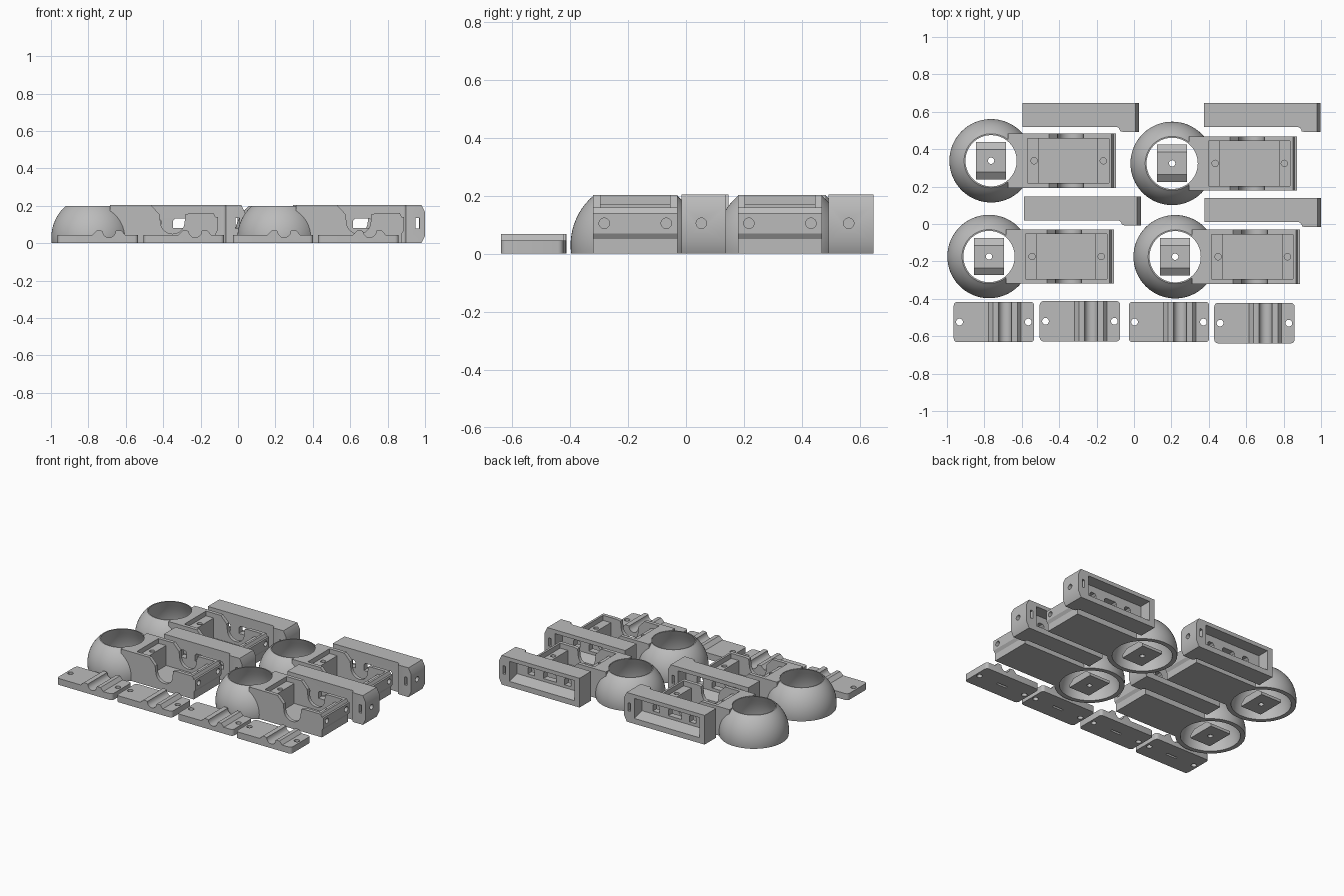
import bpy, bmesh, math
from mathutils import Vector, Matrix

cube = bpy.data.objects.get("Cube")
if cube:
    bpy.data.objects.remove(cube, do_unlink=True)

grey = bpy.data.materials.new("plain grey")
grey.use_nodes = True
tone = (0.5, 0.5, 0.5, 1)
grey.diffuse_color = tone
grey.node_tree.nodes["Principled BSDF"].inputs["Base Color"].default_value = tone


def finish(bm, name):
    bmesh.ops.recalc_face_normals(bm, faces=bm.faces)
    me = bpy.data.meshes.new(name)
    bm.to_mesh(me)
    bm.free()
    me.materials.append(grey)
    ob = bpy.data.objects.new(name, me)
    bpy.context.collection.objects.link(ob)
    return ob


def prism(name, pts, lo, hi, axis):
    """Extrude a 2D outline along y (points are x, z), x (y, z) or z (x, y)."""
    place = {"y": lambda a, b, t: (a, t, b),
             "x": lambda a, b, t: (t, a, b),
             "z": lambda a, b, t: (a, b, t)}[axis]
    bm = bmesh.new()
    ends = [[bm.verts.new(place(a, b, t)) for a, b in pts] for t in (lo, hi)]
    bm.faces.new(ends[0])
    bm.faces.new(ends[1])
    n = len(pts)
    for i in range(n):
        j = (i + 1) % n
        bm.faces.new((ends[0][i], ends[0][j], ends[1][j], ends[1][i]))
    return finish(bm, name)


def box(x0, x1, y0, y1, z0, z1):
    return prism("cutter", [(x0, y0), (x1, y0), (x1, y1), (x0, y1)], z0, z1, "z")


def arc(cx, cy, r, a0, a1, n):
    return [(cx + r * math.cos(math.radians(a0 + (a1 - a0) * i / n)),
             cy + r * math.sin(math.radians(a0 + (a1 - a0) * i / n))) for i in range(n + 1)]


def drill(a, b, r, lo, hi, axis):
    return prism("cutter", arc(a, b, r, 0, 345, 23), lo, hi, axis)


def lathe(name, pts, closed, steps=64):
    bm = bmesh.new()
    rings = []
    for i in range(steps):
        t = 2 * math.pi * i / steps
        rings.append([bm.verts.new((r * math.cos(t), r * math.sin(t), z)) for r, z in pts])
    n = len(pts)
    for i in range(steps):
        a, b = rings[i], rings[(i + 1) % steps]
        for k in range(n if closed else n - 1):
            m = (k + 1) % n
            bm.faces.new((a[k], b[k], b[m], a[m]))
    if not closed:
        bm.faces.new([r[0] for r in rings])
        bm.faces.new([r[-1] for r in rings])
    return finish(bm, name)


def cut(ob, *cutters):
    for c in cutters:
        mod = ob.modifiers.new("cut", "BOOLEAN")
        mod.operation, mod.solver, mod.object = "DIFFERENCE", "EXACT", c
        bpy.context.view_layer.objects.active = ob
        bpy.ops.object.modifier_apply(modifier=mod.name)
        bpy.data.objects.remove(c, do_unlink=True)


def smooth(ob):
    bpy.ops.object.select_all(action="DESELECT")
    ob.select_set(True)
    bpy.context.view_layer.objects.active = ob
    bpy.ops.object.shade_smooth_by_angle(angle=math.radians(30))


def spread(ob, spots):
    """Place the part at the first spot and linked copies at the rest."""
    smooth(ob)
    for i, (x, y) in enumerate(spots):
        o = ob if i == 0 else ob.copy()
        if i:
            bpy.context.collection.objects.link(o)
        o.name = f"{ob.name.split('_no')[0]}_no{i + 1}"
        o.location = (x, y, 0)


unit_spots = [(-0.764, 0.338), (0.204, 0.324), (-0.775, -0.174), (0.22, -0.175)]
bracket_spots = [(-0.597, 0.647), (0.374, 0.646), (-0.587, 0.147), (0.376, 0.138)]
plate_spots = [(-0.749, -0.524), (-0.289, -0.52), (0.187, -0.524), (0.644, -0.53)]

# Open dome shell
outer = [(math.sqrt(0.223 ** 2 - (z - 0.03) ** 2), z) for z in [0.2 * i / 14 for i in range(15)]]
inner = [(0.137, 0.2), (0.152, 0.165), (0.165, 0.135), (0.178, 0.095), (0.187, 0.05), (0.19, 0)]
spread(lathe("dome", outer + inner, True), unit_spots)

# Sloped mount in the middle of each dome
mount = prism("dome_mount", [(-0.1, 0), (0.1, 0), (0.1, 0.02), (0.06, 0.05), (-0.06, 0.05), (-0.1, 0.02)],
              -0.08, 0.08, "x")
cut(mount, drill(0, 0, 0.017, -0.1, 0.1, "z"))
spread(mount, unit_spots)

# Housing tray: notched side walls and a grooved end
side = [(0.09, 0), (0.09, 0.203), (0.31, 0.203), (0.355, 0.155)]
side += arc(0.425, 0.115, 0.065, 180, 360, 16)
side += [(0.495, 0.155), (0.52, 0.16), (0.645, 0.16), (0.655, 0.14), (0.668, 0.14),
         (0.668, 0.07), (0.655, 0.05), (0.655, 0)]
tray = prism("tray", side, -0.145, 0.145, "y")
cut(tray,
    lathe("cutter", [(0.192, -0.02)] + [(r + 0.002, z) for r, z in reversed(inner)] + [(0.139, 0.25)], False),
    box(0.255, 0.57, -0.12, 0.12, 0.03, 0.3),
    box(0.54, 0.63, -0.12, 0.12, 0.125, 0.3),
    box(0.195, 0.28, -0.12, 0.12, 0.17, 0.3),
    drill(0.23, 0, 0.017, 0.1, 0.3, "z"),
    drill(0.6, 0, 0.017, 0.06, 0.3, "z"))
for y in (-0.107, 0.107):
    cut(tray, drill(y, 0.105, 0.018, 0.64, 0.7, "x"))
spread(tray, unit_spots)

# Hooked bracket: its origin is the back left corner
plan = [(0, 0), (0, -0.128), (0.5, -0.128)] + arc(0.5, -0.15, 0.022, 90, 0, 6)
plan += [(0.535, -0.154), (0.624, -0.154), (0.624, 0)]
bracket = prism("bracket", plan, 0, 0.205, "z")
for z, s in ((0.205, -1), (0, 1)):
    wedge = [(0.604, z - s * 0.001), (0.63, z - s * 0.001), (0.63, z + s * 0.052), (0.604, z)]
    cut(bracket, prism("cutter", wedge, -0.2, 0.1, "y"))
# open back pocket with a sloped floor, then slots through its inner wall
pocket = [(0.05, 0.025), (0.05, 0.178), (-0.085, 0.178), (-0.085, 0.06)]
cut(bracket, prism("cutter", pocket, 0.04, 0.545, "x"))
for x, half in ((0.15, 0.025), (0.29, 0.05), (0.435, 0.025)):
    slot = [(x - half, 0.08), (x + half, 0.08), (x + half, 0.12), (x + half - 0.012, 0.132),
            (x - half + 0.012, 0.132), (x - half, 0.12)]
    cut(bracket, prism("cutter", slot, -0.2, 0, "y"))
cut(bracket, box(0.574, 0.594, -0.2, 0.1, 0.078, 0.135),
    drill(-0.085, 0.105, 0.018, 0.59, 0.7, "x"))
spread(bracket, bracket_spots)

# Cover plate with a cradle between two ridges
top = [(0.215, 0), (0.215, 0.045), (0.145, 0.045), (0.125, 0.068), (0.1, 0.068)]
top += arc(0.06, 0.065, 0.035, 0, -180, 10)
top += [(0.015, 0.068), (-0.005, 0.068), (-0.03, 0.045), (-0.215, 0.045), (-0.215, 0)]
plate = prism("cover_plate", top, -0.108, 0.108, "y")
bm = bmesh.new()
bm.from_mesh(plate.data)
corners = [e for e in bm.edges if abs(e.verts[0].co.x) > 0.21
           and abs(e.verts[0].co.z - e.verts[1].co.z) > 0.04]
bmesh.ops.bevel(bm, geom=corners, offset=0.02, segments=4, affect="EDGES", profile=0.5)
bm.to_mesh(plate.data)
bm.free()
cut(plate, drill(-0.184, 0, 0.018, -0.1, 0.1, "z"), drill(0.184, 0, 0.018, -0.1, 0.1, "z"),
    box(-0.04, 0.04, -0.008, 0.008, -0.1, 0.012))
spread(plate, plate_spots)
